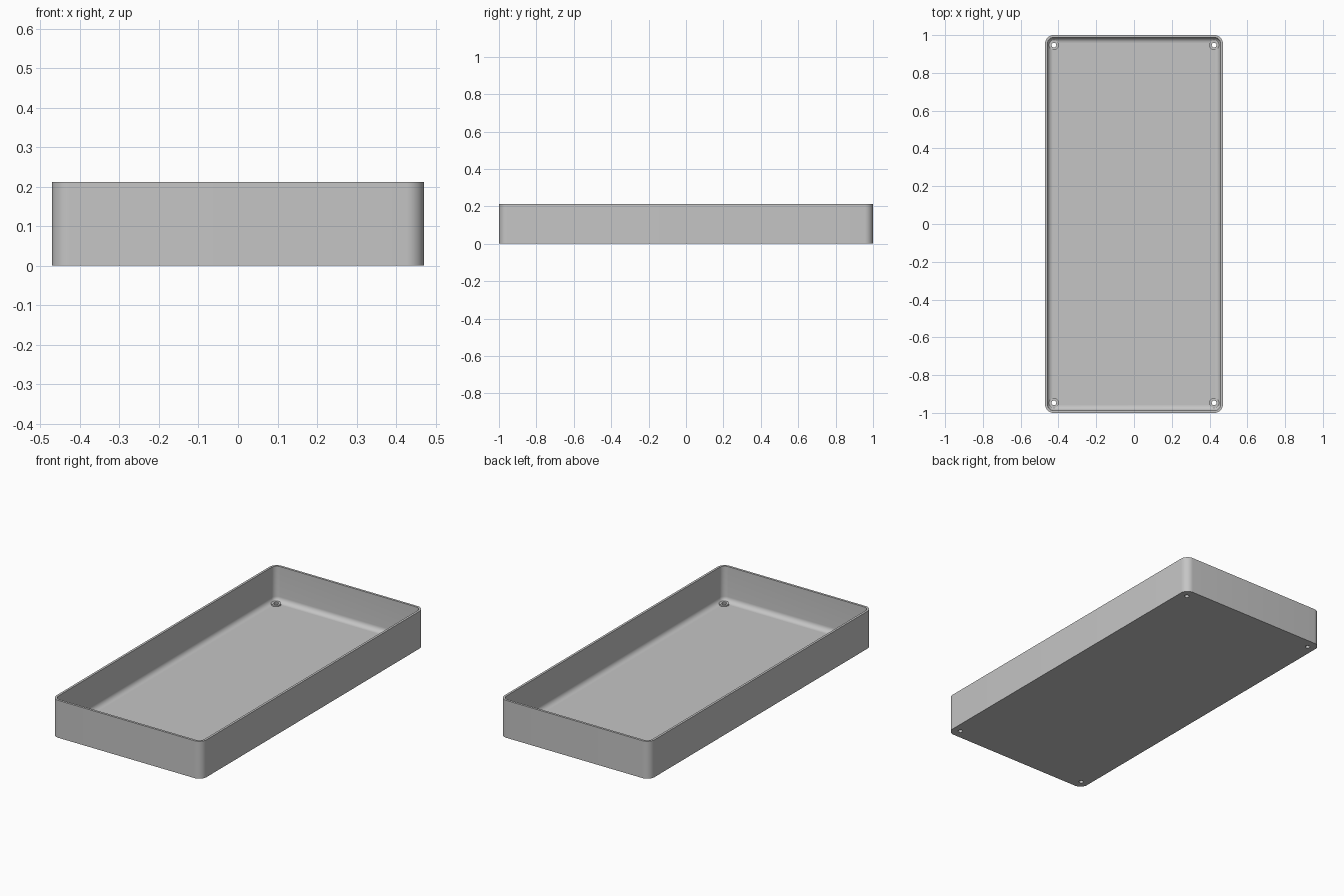
import bpy, bmesh, math

cube = bpy.data.objects.get("Cube")
if cube:
    bpy.data.objects.remove(cube, do_unlink=True)

HALF_X, HALF_Y, HEIGHT = 0.471, 1.0, 0.212
CORNER, WALL, FLOOR, FILLET = 0.045, 0.013, 0.013, 0.028
HOLE_X, HOLE_Y, HOLE_R, BOSS_R, BOSS_TOP = 0.424, 0.947, 0.0125, 0.026, 0.021

grey = bpy.data.materials.new("plain grey")
grey.use_nodes = True
colour = (0.56, 0.56, 0.56, 1)
grey.diffuse_color = colour
grey.node_tree.nodes["Principled BSDF"].inputs["Base Color"].default_value = colour


def make_object(name, bm):
    bmesh.ops.recalc_face_normals(bm, faces=bm.faces)
    mesh = bpy.data.meshes.new(name)
    bm.to_mesh(mesh)
    bm.free()
    mesh.materials.append(grey)
    obj = bpy.data.objects.new(name, mesh)
    bpy.context.collection.objects.link(obj)
    return obj


def activate(obj):
    bpy.ops.object.select_all(action='DESELECT')
    obj.select_set(True)
    bpy.context.view_layer.objects.active = obj


def smooth(obj):
    activate(obj)
    bpy.ops.object.shade_smooth_by_angle(angle=math.radians(35))


def rounded_loop(bm, inset, z, steps=10):
    """Rounded rectangle of vertices, shrunk by inset."""
    r = CORNER - inset
    loop = []
    for i, (sx, sy) in enumerate([(1, 1), (-1, 1), (-1, -1), (1, -1)]):
        for k in range(steps + 1):
            a = math.pi / 2 * (i + k / steps)
            loop.append(bm.verts.new((sx * (HALF_X - CORNER) + r * math.cos(a),
                                      sy * (HALF_Y - CORNER) + r * math.sin(a), z)))
    return loop


def skin(bm, a, b):
    n = len(a)
    for i in range(n):
        j = (i + 1) % n
        bm.faces.new((a[i], a[j], b[j], b[i]))


# Tray: outer wall, rim, inner wall and floor fillet as stacked loops
profile = [(0, 0), (0, HEIGHT), (WALL, HEIGHT)]
for k in range(9):
    a = math.pi / 2 * k / 8
    profile.append((WALL + FILLET * (1 - math.cos(a)),
                    FLOOR + FILLET * (1 - math.sin(a))))
bm = bmesh.new()
loops = [rounded_loop(bm, inset, z) for inset, z in profile]
for a, b in zip(loops, loops[1:]):
    skin(bm, a, b)
bm.faces.new(loops[0])
bm.faces.new(loops[-1])
tray = make_object("tray", bm)

corners = [(sx * HOLE_X, sy * HOLE_Y) for sx in (-1, 1) for sy in (-1, 1)]


def circle(bm, x, y, r, z, n=32):
    return [bm.verts.new((x + r * math.cos(math.tau * i / n),
                          y + r * math.sin(math.tau * i / n), z)) for i in range(n)]


# Screw holes through the floor
bm = bmesh.new()
for x, y in corners:
    low, high = circle(bm, x, y, HOLE_R, -0.05), circle(bm, x, y, HOLE_R, 0.1)
    skin(bm, low, high)
    bm.faces.new(low)
    bm.faces.new(high)
cutter = make_object("hole_cutter", bm)
cutter.hide_render = True
cut = tray.modifiers.new("screw holes", 'BOOLEAN')
cut.operation = 'DIFFERENCE'
cut.solver = 'EXACT'
cut.object = cutter
activate(tray)
bpy.ops.object.modifier_apply(modifier=cut.name)
bpy.data.objects.remove(cutter, do_unlink=True)
smooth(tray)

# Low raised ring around each screw hole
for number, (x, y) in enumerate(corners, 1):
    bm = bmesh.new()
    rings = [circle(bm, x, y, r, z) for r, z in
             [(BOSS_R, FLOOR), (BOSS_R, BOSS_TOP), (HOLE_R, BOSS_TOP), (HOLE_R, FLOOR)]]
    for a, b in zip(rings, rings[1:] + rings[:1]):
        skin(bm, a, b)
    smooth(make_object(f"screw_boss_{number}", bm))
